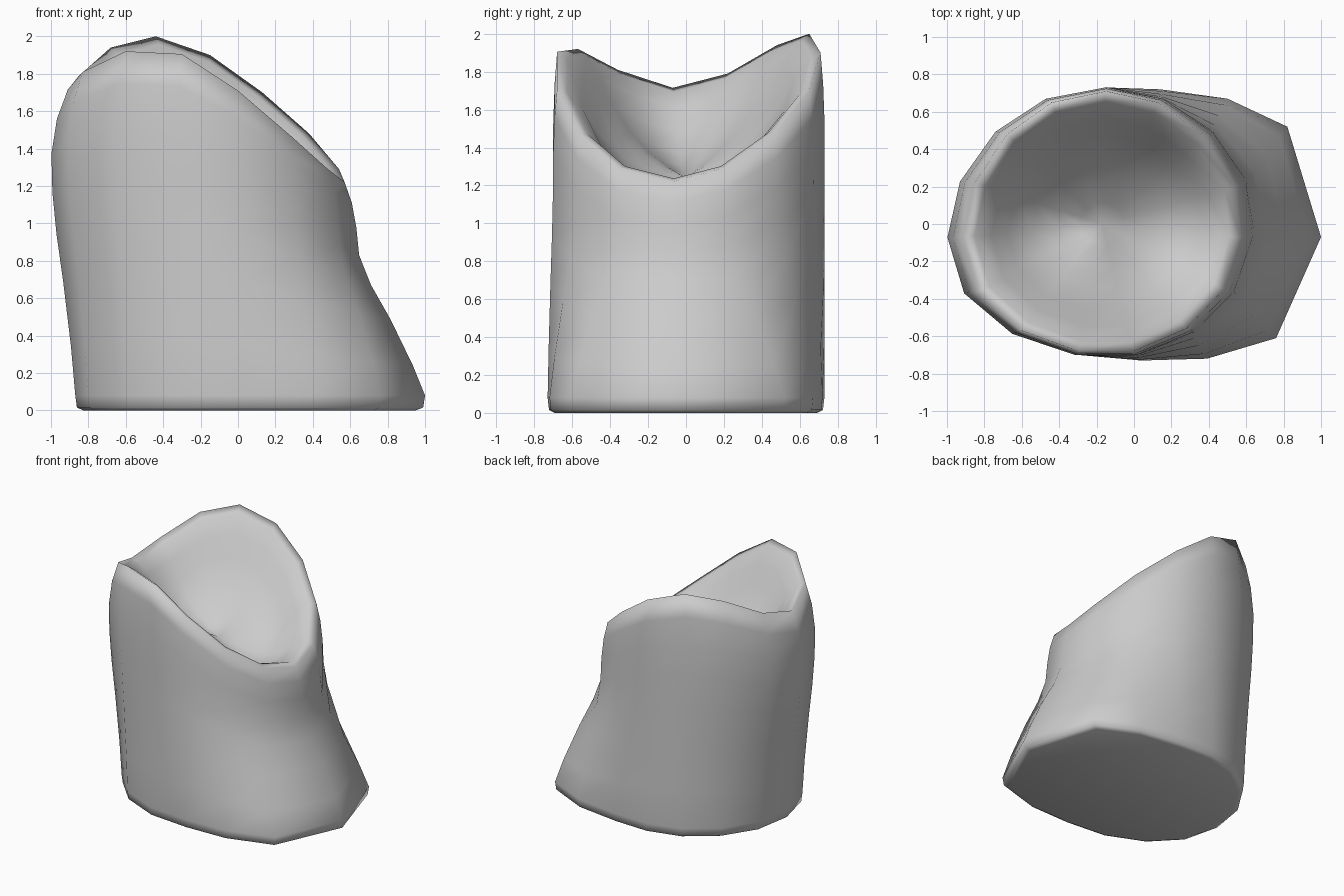
import bpy, bmesh, math

if "Cube" in bpy.data.objects:
    bpy.data.objects.remove(bpy.data.objects["Cube"])

# Outline of the slanted rim (x, y, z) and of the base (x, y), 15 sides
RIM = [(.57, -.07, 1.22), (.54, .2, 1.29), (.38, .47, 1.48), (.13, .65, 1.7), (-.15, .71, 1.9),
       (-.44, .65, 2.0), (-.68, .48, 1.94), (-.85, .22, 1.79), (-.91, -.07, 1.715), (-.83, -.36, 1.81),
       (-.6, -.57, 1.92), (-.3, -.68, 1.905), (0, -.68, 1.71), (.28, -.56, 1.47), (.48, -.35, 1.29)]
BASE = [(1, -.07), (.82, .52), (.5, .67), (.14, .72), (-.15, .73), (-.42, .66), (-.66, .48), (-.82, .23),
        (-.87, -.07), (-.8, -.36), (-.6, -.57), (-.3, -.70), (.04, -.73), (.39, -.72), (.76, -.61)]
CX, MID, DEPTH = -.17, 1.62, .38   # bowl centre, mean rim height, bowl depth


def bulge(p):
    """Widest outline of the wall just below the rim."""
    dx = p[0] - CX
    return CX + dx * (1.12 if dx < 0 else 1.08), p[1] * 1.03


def mix(a, b, w):
    return a + (b - a) * w


def scaled(s, z):
    return [(x * s, y * s, z) for x, y in BASE]


# Rings from underside, up the outer wall, over the rim and into the bowl
rings = [scaled(.95, 0), scaled(.99, .015), scaled(1, .08)]
for t, w in ((.2, .18), (.4, .5), (.55, .78), (.68, .95), (.8, .99)):
    ring = []
    for b, r in zip(BASE, RIM):
        o = bulge(r)
        ring.append((mix(b[0], o[0], w), mix(b[1], o[1], w), r[2] * t))
    rings.append(ring)
rings.append([(mix(bulge(r)[0], r[0], .35), mix(bulge(r)[1], r[1], .35), r[2] * .91) for r in RIM])
rings.append(RIM)
# Bowl follows the tilt of the rim while sinking towards its centre
for s, drop in ((.92, .015), (.8, .09), (.68, .2), (.5, .3), (.33, .35), (.16, .375)):
    rings.append([(mix(CX, x, s), y * s, mix(MID, z, s) - drop) for x, y, z in RIM])

# Loft the rings
bm = bmesh.new()
loops = [[bm.verts.new(p) for p in ring] for ring in rings]
n = len(RIM)
for a, b in zip(loops, loops[1:]):
    for i in range(n):
        j = (i + 1) % n
        bm.faces.new((a[i], a[j], b[j], b[i]))
bm.faces.new(loops[0][::-1])
centre = bm.verts.new((CX, 0, MID - DEPTH))
for i in range(n):
    bm.faces.new((loops[-1][i], loops[-1][(i + 1) % n], centre))
bmesh.ops.recalc_face_normals(bm, faces=bm.faces)

mesh = bpy.data.meshes.new("hollow_stump")
bm.to_mesh(mesh)
bm.free()
stump = bpy.data.objects.new("hollow_stump", mesh)
bpy.context.collection.objects.link(stump)
bpy.context.view_layer.objects.active = stump
stump.select_set(True)
bpy.ops.object.shade_smooth_by_angle(angle=math.radians(150))
